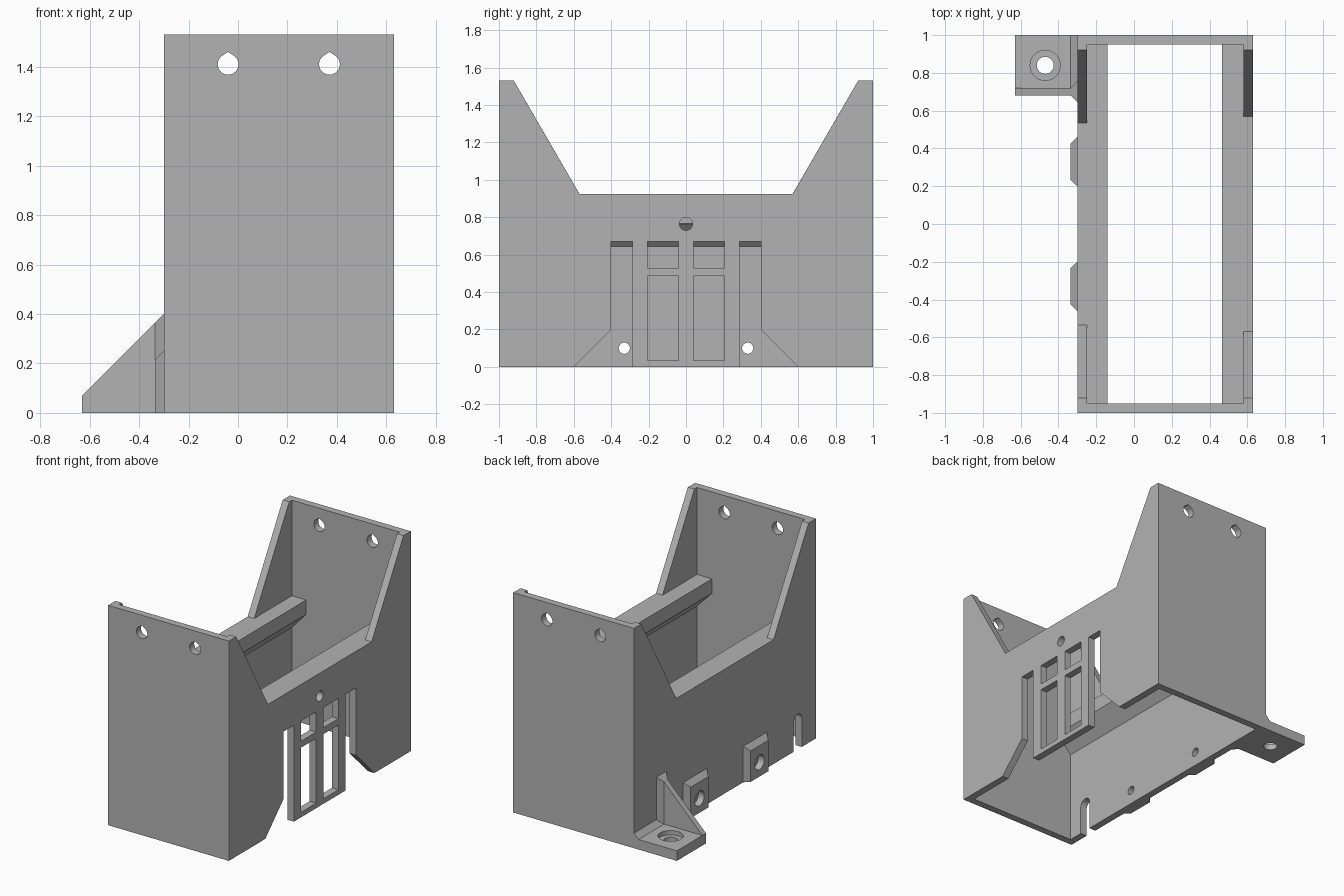
import bpy
import math
from mathutils import Vector

cube = bpy.data.objects.get("Cube")
if cube:
    bpy.data.objects.remove(cube, do_unlink=True)

grey = bpy.data.materials.new("plain_grey")
grey.use_nodes = True
colour = (0.45, 0.45, 0.45, 1)
grey.diffuse_color = colour
grey.node_tree.nodes["Principled BSDF"].inputs["Base Color"].default_value = colour


def prism(name, outline, axis, start, end):
    """Extrude a 2D outline along an axis: x uses (y, z), y uses (x, z), z uses (x, y)."""
    place = {"x": lambda p, t: (t, p[0], p[1]),
             "y": lambda p, t: (p[0], t, p[1]),
             "z": lambda p, t: (p[0], p[1], t)}[axis]
    n = len(outline)
    verts = [place(p, t) for t in (start, end) for p in outline]
    faces = [list(range(n)), list(range(2 * n - 1, n - 1, -1))]
    faces += [[i, i + n, (i + 1) % n + n, (i + 1) % n] for i in range(n)]
    area = sum(a[0] * b[1] - b[0] * a[1] for a, b in zip(outline, outline[1:] + outline[:1]))
    outward_start = (area < 0) != (axis == "y")
    if outward_start != (end > start):
        faces = [f[::-1] for f in faces]
    mesh = bpy.data.meshes.new(name)
    mesh.from_pydata(verts, [], faces)
    mesh.materials.append(grey)
    obj = bpy.data.objects.new(name, mesh)
    bpy.context.collection.objects.link(obj)
    return obj


def box(name, x0, x1, y0, y1, z0, z1):
    return prism(name, [(x0, y0), (x1, y0), (x1, y1), (x0, y1)], "z", z0, z1)


def arc(cx, cy, r, start=0, end=360, steps=32):
    count = steps if end - start == 360 else steps + 1
    angles = [math.radians(start + (end - start) * i / steps) for i in range(count)]
    return [(cx + r * math.cos(a), cy + r * math.sin(a)) for a in angles]


def combine(obj, tool, operation="DIFFERENCE"):
    mod = obj.modifiers.new(operation.lower(), "BOOLEAN")
    mod.operation = operation
    mod.solver = "EXACT"
    mod.object = tool
    bpy.context.view_layer.objects.active = obj
    bpy.ops.object.modifier_apply(modifier=mod.name)
    bpy.data.objects.remove(tool, do_unlink=True)


def mirrored(half):
    return half + [(-y, z) for y, z in reversed(half)]


RIGHT, LEFT, WALL, TOP = -0.30, 0.63, 0.05, 1.53

# End walls with teardrop screw holes
for name, y in (("front_wall", -1), ("back_wall", 1 - WALL)):
    wall = box(name, RIGHT, LEFT, y, y + WALL, 0, TOP)
    for x in (-0.04, 0.37):
        teardrop = arc(x, 1.41, 0.042, 130, 410) + [(x, 1.46)]
        combine(wall, prism("hole_cutter", teardrop, "y", y - 0.1, y + 0.15))


# Side walls with a low middle and sloping shoulders
def side_wall(name, x, foot, low_y, low_z):
    half = foot + [(0.97, 0), (0.97, TOP), (0.92, TOP), (low_y, low_z)]
    return prism(name, mirrored(half), "x", x, x + WALL)


left_wall = side_wall("left_wall", LEFT - WALL, [(0.4, 0.67), (0.4, 0.2), (0.6, 0)], 0.57, 0.925)
right_wall = side_wall("right_wall", RIGHT, [(0.5, 0)], 0.535, 0.865)

# Cable slot in the right wall
slot = arc(-0.8, 0.2, 0.045, 0, 180, 16) + [(-0.845, -0.1), (-0.755, -0.1)]
combine(right_wall, prism("slot_cutter", slot, "x", -0.5, -0.1))

# Inner ledges with chamfered undersides
for name, wall_x, tip_x, z in (("left_ledge", LEFT - WALL, 0.465, 0.925),
                               ("right_ledge", RIGHT + WALL, -0.14, 0.865)):
    outline = [(wall_x, z), (tip_x, z), (tip_x, z - 0.1), (wall_x, z - 0.22)]
    prism(name, outline, "y", -0.96, 0.96)

# Small hole in the left wall and ledge
for name in ("left_wall", "left_ledge"):
    combine(bpy.data.objects[name], prism("hole_cutter", arc(0, 0.765, 0.035), "x", 0.52, 0.8))

# Grille standing in the left opening
for i, (y0, y1) in enumerate(((-0.285, -0.205), (-0.04, 0.04), (0.205, 0.285))):
    box(f"grille_upright_{i + 1}", LEFT - WALL, LEFT, y0, y1, 0, 0.67)
for i, (z0, z1) in enumerate(((0, 0.035), (0.485, 0.53))):
    for side, y in (("front", -0.205), ("back", 0.04)):
        box(f"grille_{side}_bar_{i + 1}", LEFT - WALL, LEFT, y, y + 0.165, z0, z1)

# Screw bosses on the right wall, with counterbored holes
for name, y in (("front_boss", -0.33), ("back_boss", 0.33)):
    out = RIGHT - 0.035
    boss = prism(name, [(RIGHT, y - 0.13), (RIGHT, y + 0.13), (out, y + 0.097), (out, y - 0.097)],
                 "z", 0, 0.3)
    side = [(RIGHT + 0.01, -0.01), (RIGHT + 0.01, 0.26), (out - 0.01, 0.205), (out - 0.01, -0.01)]
    combine(boss, prism("boss_shape", side, "y", y - 0.3, y + 0.3), "INTERSECT")
    for part in (boss, right_wall):
        combine(part, prism("hole_cutter", arc(y, 0.1, 0.03), "x", -0.5, -0.1))
        combine(part, prism("bore_cutter", arc(y, 0.1, 0.052), "x", -0.5, RIGHT + 0.01))

# Mounting foot with a counterbored hole
foot = box("mounting_foot", -0.63, RIGHT, 0.68, 1, 0, 0.07)
combine(foot, prism("hole_cutter", arc(-0.47, 0.84, 0.045), "z", -0.1, 0.2))
combine(foot, prism("bore_cutter", arc(-0.47, 0.84, 0.08), "z", 0.04, 0.2))
prism("foot_fillet", [(RIGHT, 0.07), (RIGHT - 0.035, 0.07), (RIGHT, 0.105)], "y", 0.72, 1)

# Triangular gusset flaring into the wall
flare = [(RIGHT, 0.645), (-0.335, 0.68), (-0.63, 0.68), (-0.63, 0.72), (-0.335, 0.72), (RIGHT, 0.755)]
gusset = prism("foot_gusset", flare, "z", 0, 0.5)
slope = [(-0.65, -0.01), (-0.29, -0.01), (-0.29, 0.41), (-0.65, 0.05)]
combine(gusset, prism("gusset_shape", slope, "y", 0.5, 0.9), "INTERSECT")
